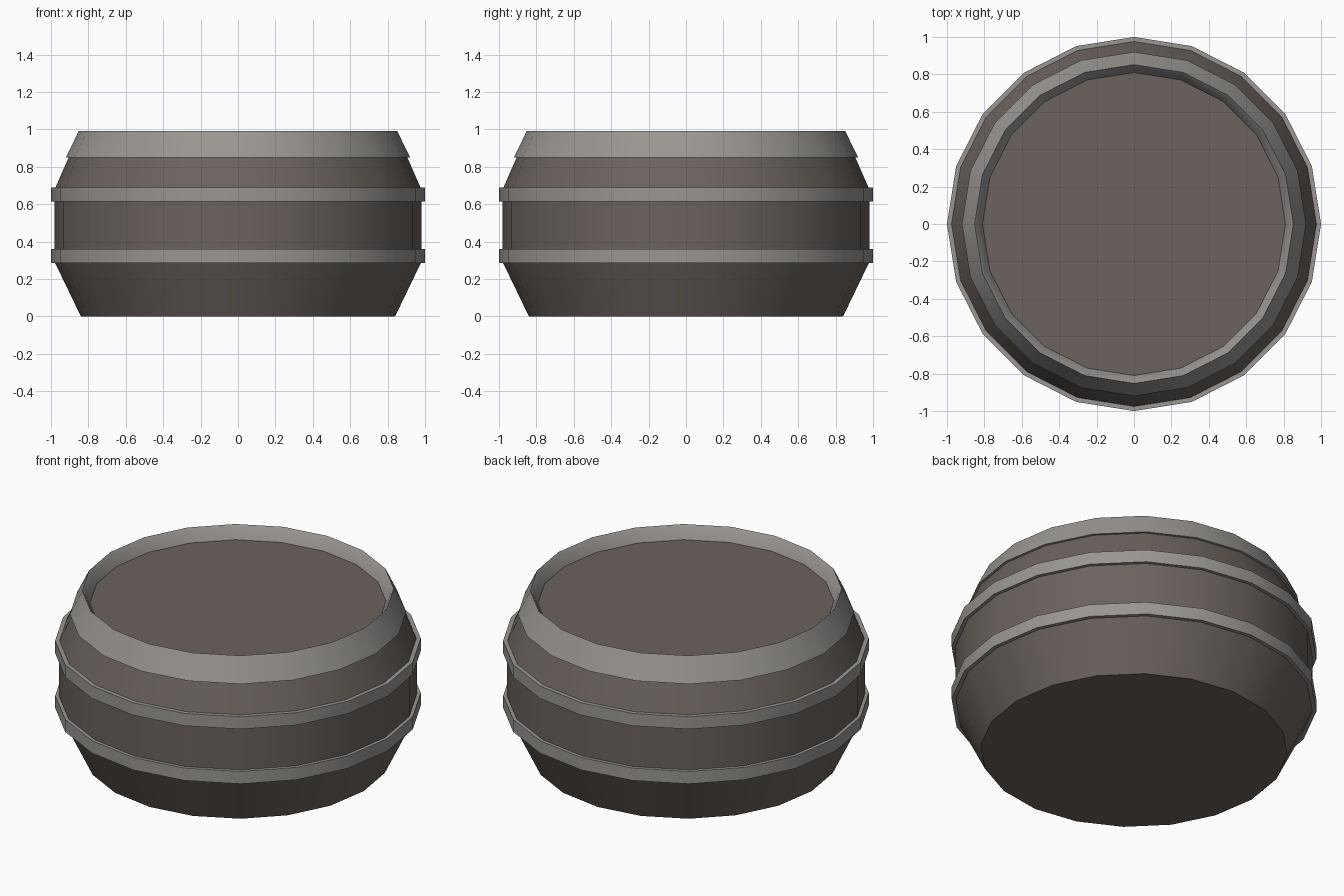
import bpy, bmesh, math

if "Cube" in bpy.data.objects:
    bpy.data.objects.remove(bpy.data.objects["Cube"])

SIDES = 20

def material(name, rgb):
    m = bpy.data.materials.new(name)
    m.diffuse_color = (*rgb, 1.0)
    m.use_nodes = True
    m.node_tree.nodes["Principled BSDF"].inputs["Base Color"].default_value = m.diffuse_color
    return m

brown = material("dark brown wood", (0.145, 0.122, 0.110))
grey = material("grey metal", (0.32, 0.305, 0.287))

def lathe(name, profile, mat, closed=False):
    """Revolve (radius, z) points around z; open profiles get end caps."""
    bm = bmesh.new()
    rings = []
    for r, z in profile:
        rings.append([bm.verts.new((r * math.cos(2 * math.pi * i / SIDES),
                                    r * math.sin(2 * math.pi * i / SIDES), z))
                      for i in range(SIDES)])
    pairs = list(zip(rings, rings[1:]))
    if closed:
        pairs.append((rings[-1], rings[0]))
    for a, b in pairs:
        for i in range(SIDES):
            j = (i + 1) % SIDES
            bm.faces.new((a[i], a[j], b[j], b[i]))
    if not closed:
        bm.faces.new(rings[0][::-1])
        bm.faces.new(rings[-1])
    bmesh.ops.recalc_face_normals(bm, faces=bm.faces)
    me = bpy.data.meshes.new(name)
    bm.to_mesh(me)
    bm.free()
    me.materials.append(mat)
    ob = bpy.data.objects.new(name, me)
    bpy.context.collection.objects.link(ob)
    # smooth around the barrel, sharp between profile steps
    bpy.ops.object.select_all(action='DESELECT')
    ob.select_set(True)
    bpy.context.view_layer.objects.active = ob
    bpy.ops.object.shade_smooth_by_angle(angle=math.radians(20))
    return ob

# Barrel body; its flat top is the recessed lid
lathe("barrel_body", [(0.84, 0), (0.98, 0.29), (0.98, 0.68), (0.877, 0.915)], brown)

# Two hoops around the belly
for name, z in (("lower_hoop", 0.285), ("upper_hoop", 0.615)):
    lathe(name, [(0.96, z), (1.0, z), (1.0, z + 0.075), (0.96, z + 0.075)], grey, True)

# Sloping top rim with a bevelled inner lip
lathe("top_rim", [(0.89, 0.85), (0.92, 0.85), (0.852, 0.99), (0.838, 0.975),
                  (0.81, 0.915), (0.81, 0.90)], grey, True)
